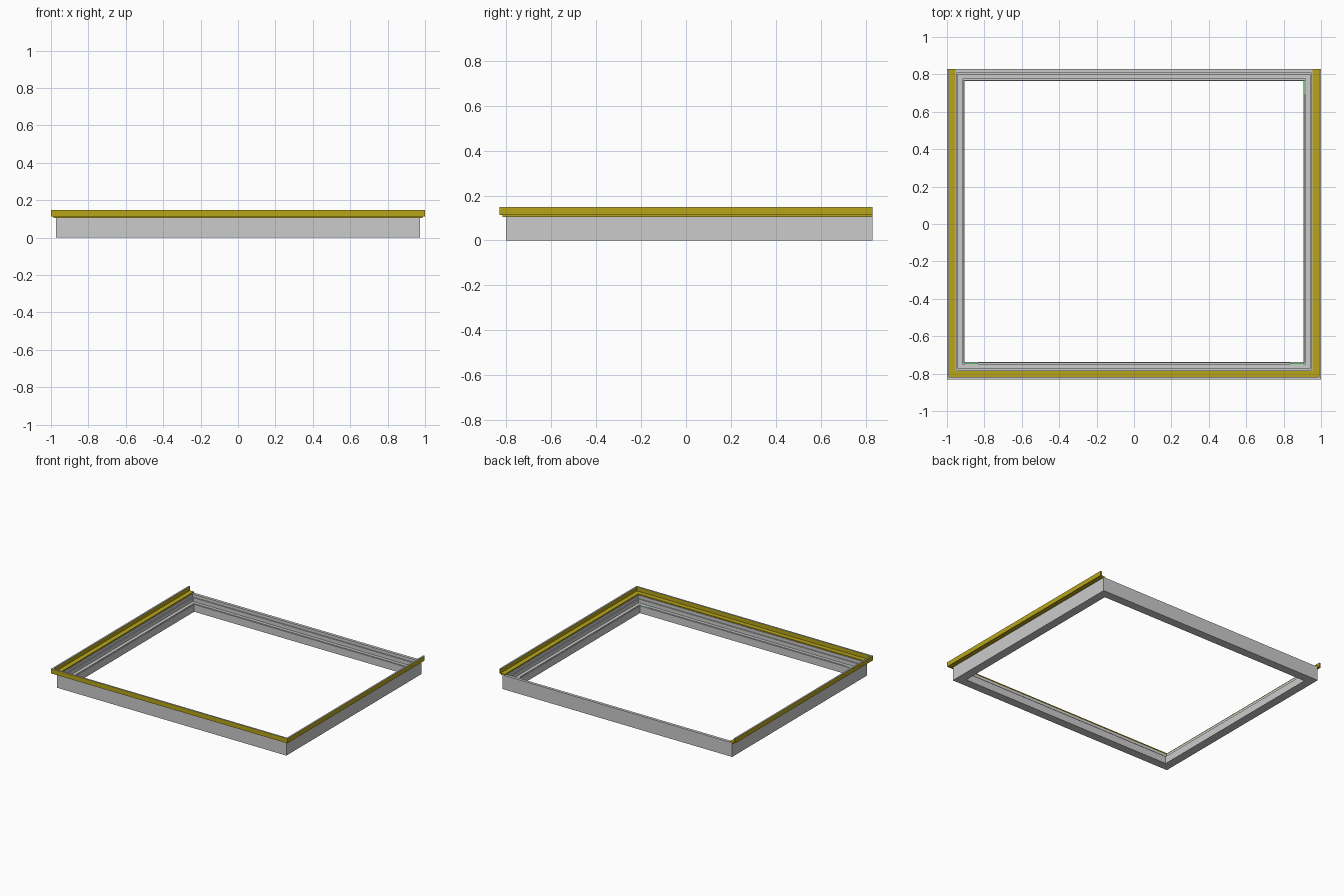
import bpy, bmesh

if "Cube" in bpy.data.objects:
    bpy.data.objects.remove(bpy.data.objects["Cube"])

XO, YF, YB = 0.972, -0.803, 0.83   # outer faces of the frame body


def material(name, rgb):
    m = bpy.data.materials.new(name)
    m.diffuse_color = (*rgb, 1)
    m.use_nodes = True
    m.node_tree.nodes["Principled BSDF"].inputs["Base Color"].default_value = m.diffuse_color
    return m


def sweep(name, profile, closed, mat=None):
    """Mitred sweep of an (inset, z) profile round the rectangle,
    or round its left, front and right sides only."""
    bm = bmesh.new()
    rings = []
    for sx, back in ((-1, 1), (-1, 0), (1, 0), (1, 1)):
        ring = []
        for d, z in profile:
            y = (YB - d if closed else YB) if back else YF + d
            ring.append(bm.verts.new((sx * (XO - d), y, z)))
        rings.append(ring)
    n = len(profile)
    for i in range(4 if closed else 3):
        a, b = rings[i], rings[(i + 1) % 4]
        for j in range(n):
            k = (j + 1) % n
            bm.faces.new((a[j], a[k], b[k], b[j]))
    if not closed:
        bm.faces.new(rings[0])
        bm.faces.new(rings[3][::-1])
    bmesh.ops.recalc_face_normals(bm, faces=bm.faces)
    me = bpy.data.meshes.new(name)
    bm.to_mesh(me)
    bm.free()
    ob = bpy.data.objects.new(name, me)
    bpy.context.collection.objects.link(ob)
    if mat:
        me.materials.append(mat)
    return ob


def box(name, loc, size, mat=None):
    bpy.ops.mesh.primitive_cube_add(size=1, location=loc)
    ob = bpy.context.object
    ob.name = name
    ob.scale = size
    if mat:
        ob.data.materials.append(mat)
    return ob


yellow = material("yellow", (0.48, 0.38, 0.01))
green = material("green", (0.05, 0.5, 0.12))

# stepped frame body with an inner ledge and a narrow groove
sweep("frame_body", [
    (0, 0), (0, 0.108), (0.022, 0.108), (0.022, 0.085), (0.030, 0.085),
    (0.030, 0.056), (0.054, 0.056), (0.054, 0.036), (0.060, 0.036),
    (0.060, 0.056), (0.066, 0.056), (0.066, 0)], True)

# yellow edge rail on three sides: upright lip plus flat flange
sweep("edge_rail", [
    (-0.028, 0.112), (-0.028, 0.147), (-0.017, 0.147), (-0.017, 0.116),
    (0.018, 0.116), (0.018, 0.105), (-0.015, 0.105), (-0.015, 0.112)],
    False, yellow)

# grey cap on top of the lip
sweep("rail_cap", [
    (-0.028, 0.1465), (-0.028, 0.148), (-0.016, 0.148), (-0.016, 0.1465)], False)

# small green strips lying in the groove
for s in (-1, 1):
    box("front_clip", (s * 0.87, YF + 0.057, 0.045), (0.07, 0.005, 0.022), green)
box("side_clip", (XO - 0.057, 0.73, 0.045), (0.005, 0.08, 0.022), green)
